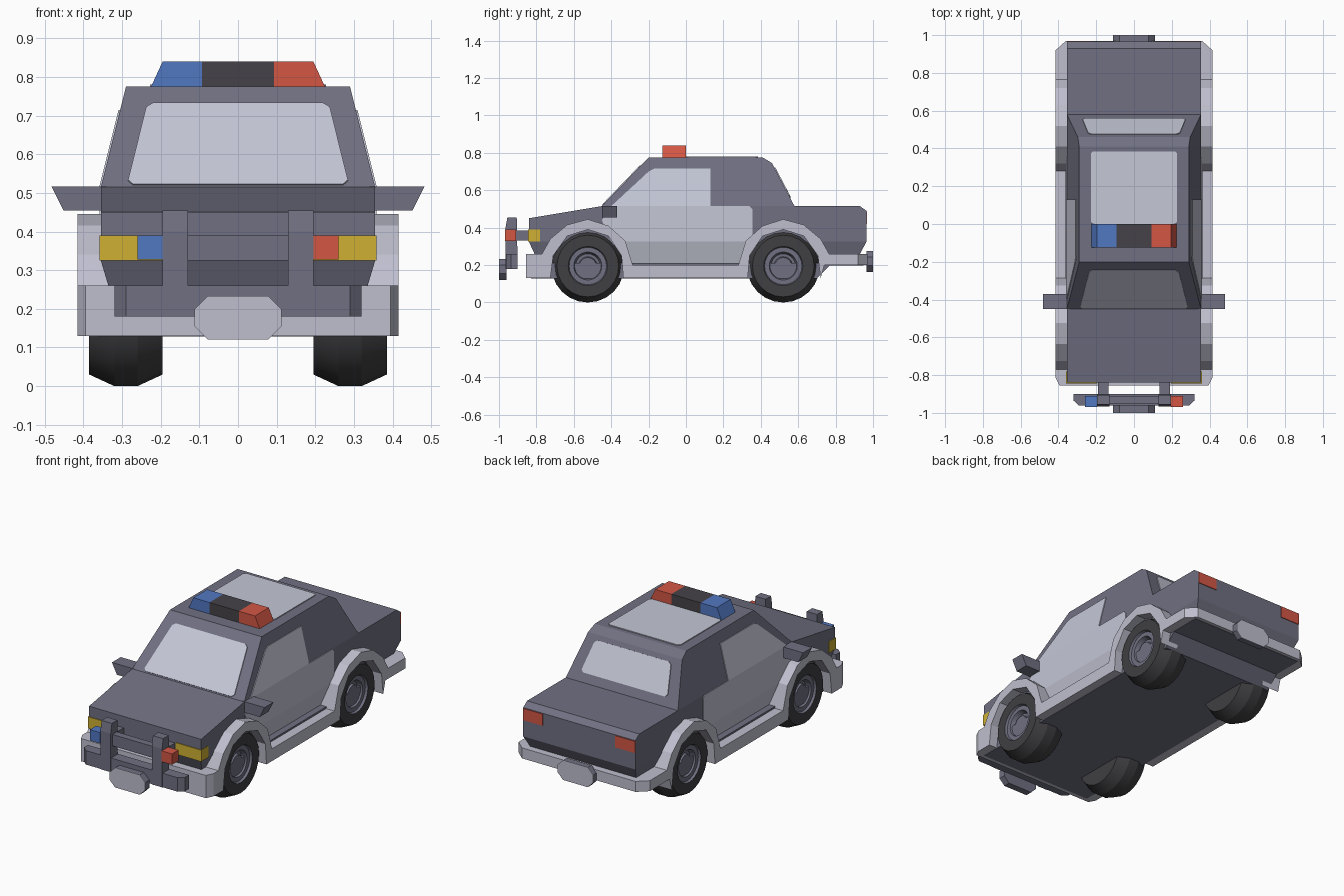
import bpy, bmesh, math
from mathutils import Vector

cube = bpy.data.objects.get("Cube")
if cube:
    bpy.data.objects.remove(cube)


def material(name, *srgb):
    mat = bpy.data.materials.new(name)
    linear = [((c + 0.055) / 1.055) ** 2.4 for c in srgb] + [1]
    mat.use_nodes = True
    mat.diffuse_color = linear
    mat.node_tree.nodes["Principled BSDF"].inputs["Base Color"].default_value = linear
    return mat


paint = material("slate paint", .44, .44, .51)
white = material("pale panel", .77, .78, .84)
trim = material("pale trim", .75, .75, .81)
rubber = material("tyre rubber", .25, .25, .26)
black = material("light bar black", .27, .26, .28)
yellow = material("headlight yellow", .81, .69, .2)
blue = material("signal blue", .32, .47, .76)
red = material("signal red", .83, .34, .27)


def finish(name, bm, *mats):
    bmesh.ops.recalc_face_normals(bm, faces=bm.faces)
    mesh = bpy.data.meshes.new(name)
    bm.to_mesh(mesh)
    bm.free()
    for mat in mats:
        mesh.materials.append(mat)
    obj = bpy.data.objects.new(name, mesh)
    bpy.context.collection.objects.link(obj)
    return obj


def loft(name, pts, start, end, mat):
    """Solid between two placements of the same 2D outline."""
    bm = bmesh.new()
    a = [bm.verts.new(start(*p)) for p in pts]
    b = [bm.verts.new(end(*p)) for p in pts]
    bm.faces.new(a)
    bm.faces.new(b)
    for i in range(len(pts)):
        j = (i + 1) % len(pts)
        bm.faces.new((a[i], a[j], b[j], b[i]))
    return finish(name, bm, mat)


def side_slab(name, pts, inner, outer, mat):
    """Side outline (y, z) running across x, widths given as functions of z."""
    return loft(name, pts, lambda y, z: (inner(z), y, z), lambda y, z: (outer(z), y, z), mat)


def full_width(name, pts, width, mat):
    return side_slab(name, pts, lambda z: -width(z), width, mat)


def plan_slab(name, half, low, high, mat):
    """Plan outline (x, y), mirrored in x, between two heights."""
    pts = half + [(-x, y) for x, y in reversed(half)]
    return loft(name, pts, lambda x, y: (x, y, low), lambda x, y: (x, y, high), mat)


def front_slab(name, pts, near, far, mat):
    return loft(name, pts, lambda x, z: (x, near, z), lambda x, z: (x, far, z), mat)


def box(name, x, y, z, mat):
    pts = [(x[0], z[0]), (x[1], z[0]), (x[1], z[1]), (x[0], z[1])]
    return front_slab(name, pts, y[0], y[1], mat)


def plate(name, pts, normal, mat, cut=0.0, thick=0.005):
    """Thin plate standing out along a normal, with optional clipped corners."""
    bm = bmesh.new()
    face = bm.faces.new([bm.verts.new(p) for p in pts])
    if cut:
        bmesh.ops.bevel(bm, geom=bm.verts[:], offset=cut, segments=1, affect='VERTICES')
    out = bmesh.ops.extrude_face_region(bm, geom=bm.faces[:])
    move = Vector(normal).normalized() * thick
    bmesh.ops.translate(bm, vec=move, verts=[v for v in out["geom"] if isinstance(v, bmesh.types.BMVert)])
    return finish(name, bm, mat)


def across(y, z, x):
    return [(-x, y, z), (x, y, z)]


# Widths of the body at a given height
def cabin_width(z):
    return .355 - (z - .515) * .25


def mid_width(z):
    return .355


def sill_width(z):
    return .355 - (.325 - z) * .3


# Body shell
full_width("cabin", [(-.45, .515), (-.2, .775), (.41, .775), (.46, .745), (.58, .515)], cabin_width, paint)
full_width("body", [(-.84, .325), (-.84, .45), (-.45, .515), (.93, .515), (.965, .49), (.965, .325)],
           mid_width, paint)
full_width("lower_body", [(-.84, .325), (.965, .325), (.93, .26), (.93, .2), (-.81, .2), (-.81, .26)],
           sill_width, paint)
full_width("floor", [(-.83, .21), (-.83, .128), (.7, .128), (.77, .198), (.95, .198), (.95, .21)],
           lambda z: .362, paint)

# Bumpers
plan_slab("front_bumper", [(.415, -.74), (.415, -.815), (.395, -.855)], .13, .26, trim)
plan_slab("rear_bumper", [(.415, .76), (.415, .92), (.36, .97)], .2, .26, trim)

# Glass and roof panel
plate("windshield", across(-.445, .52, .287) + across(-.243, .73, .235)[::-1], (0, -.26, .25), white, .015)
plate("rear_window", across(.557, .56, .275) + across(.473, .72, .24)[::-1], (0, .23, .12), white, .015)
plate("roof_panel", across(0, .775, .228) + across(.385, .775, .228)[::-1], (0, 0, 1), white, .012)

# Sill and wheel arches in one outline: outer edge back to front, then inner edge
half_arch = [(-.24, .2), (-.2, .33), (-.11, .41), (0, .445), (.11, .415), (.2, .34), (.245, .26)]
half_well = [(.2, .13), (.185, .25), (.11, .355), (0, .39), (-.11, .355), (-.18, .25), (-.19, .13)]
WHEELS = {"front": -.525, "rear": .52}
outline = [(WHEELS["rear"] + y, z) for y, z in half_arch]
outline += [(.79, .26), (.79, .2), (.74, .2)]
outline += [(WHEELS["rear"] + y, z) for y, z in half_well]
outline += [(WHEELS["front"] - y, z) for y, z in reversed(half_well)]
outline += [(-.76, .13), (-.78, .13), (-.78, .26)]
outline += [(WHEELS["front"] - y, z) for y, z in reversed(half_arch)]

window = [(-.4, .515), (-.2, .7), (-.17, .715), (.13, .715), (.13, .515)]
door = [(-.45, .44), (-.4, .515), (.34, .515), (.355, .5), (.355, .325), (-.4, .325)]
sill = [(-.4, .325), (.355, .325), (.32, .2), (-.33, .2)]

# Wheel section: distance from the car centre and radius, tyre first and rim after
section = [(.195, 0), (.195, .165), (.26, .195), (.32, .195), (.385, .165), (.385, .105),
           (.372, .1), (.372, .075), (.345, .065), (.345, .05), (.362, .045), (.362, 0)]


def wheel(name, side, y):
    bm = bmesh.new()
    verts = [bm.verts.new((side * x, y, .195 + r)) for x, r in section]
    edges = [bm.edges.new(pair) for pair in zip(verts, verts[1:])]
    bmesh.ops.spin(bm, geom=verts + edges, cent=(0, y, .195), axis=(1, 0, 0),
                   angle=math.tau, steps=24)
    bmesh.ops.remove_doubles(bm, verts=bm.verts, dist=.0005)
    for f in bm.faces:
        f.smooth = True
        mid = f.calc_center_median()
        radius = math.hypot(mid.y - y, mid.z - .195)
        f.material_index = int(radius < .104 and abs(mid.x) > .3)
    obj = finish(name, bm, rubber, paint)
    obj.data.set_sharp_from_angle(angle=math.radians(22))


for side, label, lamp in ((1, "left", red), (-1, "right", blue)):
    # Side trim, doors and windows
    side_slab(label + "_arch_trim", outline, lambda z: side * .3, lambda z: side * .415, trim)
    for part, pts, width in (("window", window, cabin_width), ("door", door, mid_width),
                             ("door_sill", sill, sill_width)):
        side_slab(f"{label}_{part}", pts, lambda z: side * (width(z) - .002),
                  lambda z: side * (width(z) + .004), white)
    for end, y in WHEELS.items():
        wheel(f"{label}_{end}_wheel", side, y)
    # Door mirror
    front_slab(label + "_mirror", [(side * .34, .455), (side * .452, .455), (side * .483, .517), (side * .34, .517)],
               -.45, -.37, paint)
    # Headlight wrapping the corner, tail light
    box(label + "_headlight", (side * .195, side * .359), (-.844, -.78), (.325, .39), yellow)
    box(label + "_tail_light", (side * .23, side * .355), (.96, .969), (.42, .487), red)
    # Push bar upright, strut and signal lamp
    side_slab(label + "_push_bar_upright",
              [(-.9, .18), (-.965, .18), (-.965, .4), (-.955, .455), (-.905, .455)],
              lambda z: side * .13, lambda z: side * .195, paint)
    box(label + "_push_bar_strut", (side * .135, side * .19), (-.92, -.83), (.33, .385), paint)
    box(label + "_signal_lamp", (side * .195, side * .26), (-.968, -.91), (.328, .39), lamp)

# Push bar crosspieces
plan_slab("push_bar_lower", [(.32, -.9), (.32, -.935), (.29, -.962)], .18, .26, paint)
box("push_bar_upper", (-.13, .13), (-.95, -.91), (.325, .39), paint)

# Registration plates: dark backing with a pale face
for label, y, out, z in (("front", -.96, -1, .12), ("rear", .965, 1, .163)):
    corners = [(x, y, h) for x, h in ((-.112, z), (.112, z), (.112, z + .113), (-.112, z + .113))]
    depth = .997 - abs(y)
    plate(label + "_plate_backing", corners, (0, out, 0), paint, .034, depth)
    faces = [(x, out * .996, h) for x, _, h in corners]
    plate(label + "_plate_face", faces, (0, out, 0), trim, .034, .004)

# Roof light bar
for name, left, right, top_left, top_right, mat in (
        ("light_bar_blue", -.225, -.093, -.195, -.093, blue),
        ("light_bar_centre", -.093, .093, -.093, .093, black),
        ("light_bar_red", .093, .225, .093, .195, red)):
    front_slab(name, [(left, .775), (right, .775), (top_right, .84), (top_left, .84)], -.125, 0, mat)
